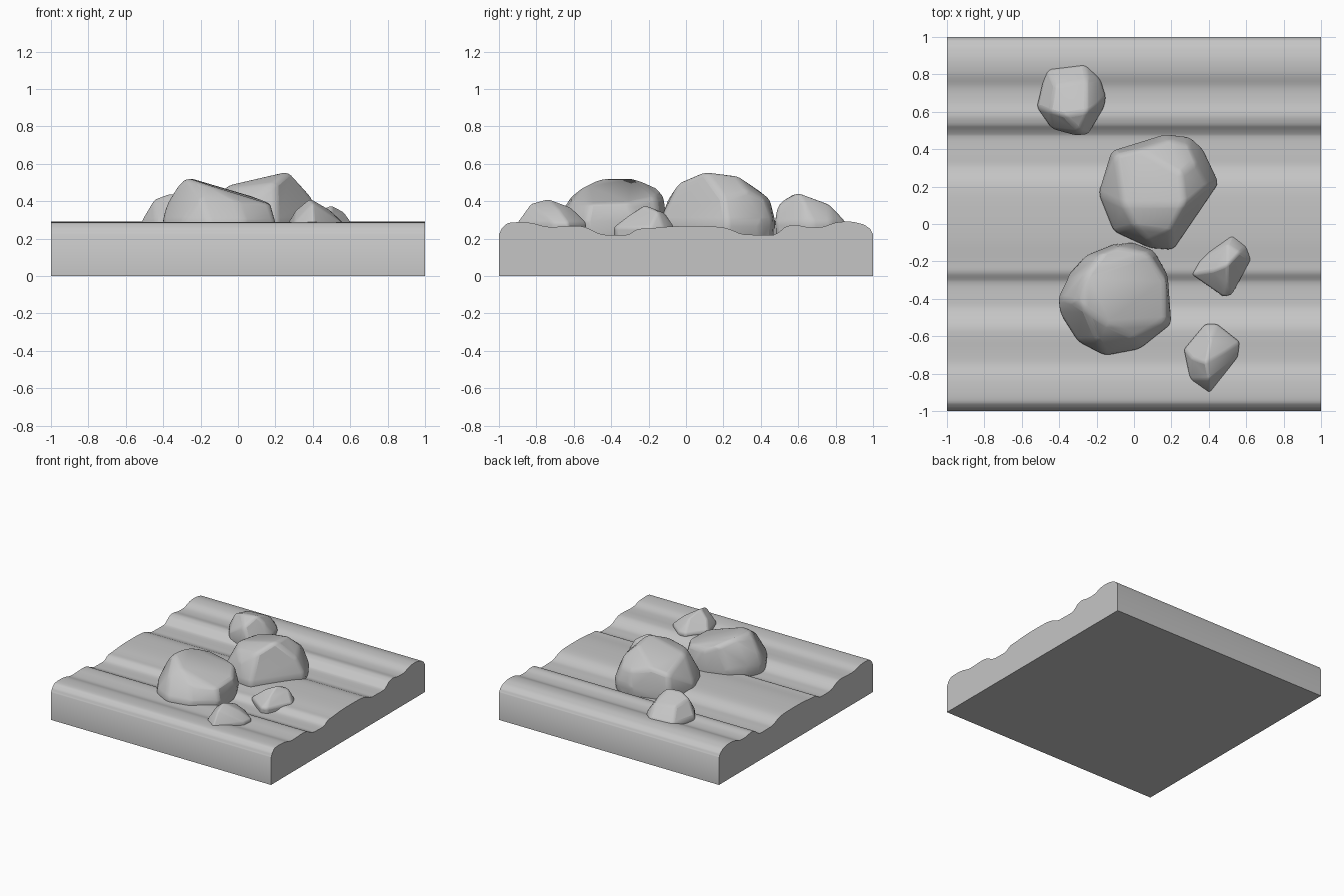
import bpy, bmesh

if "Cube" in bpy.data.objects:
    bpy.data.objects.remove(bpy.data.objects["Cube"])

stone = bpy.data.materials.new("grey stone")
stone.diffuse_color = (0.56, 0.56, 0.56, 1)
stone.use_nodes = True
stone.node_tree.nodes["Principled BSDF"].inputs["Base Color"].default_value = stone.diffuse_color


def finish(name, bm, angle, bevel=0):
    bmesh.ops.recalc_face_normals(bm, faces=bm.faces[:])
    me = bpy.data.meshes.new(name)
    bm.to_mesh(me)
    bm.free()
    ob = bpy.data.objects.new(name, me)
    bpy.context.collection.objects.link(ob)
    me.materials.append(stone)
    if bevel:
        m = ob.modifiers.new("worn edges", 'BEVEL')
        m.width, m.segments = bevel, 3
        m.limit_method, m.angle_limit = 'ANGLE', 0.3
    bpy.ops.object.select_all(action='DESELECT')
    ob.select_set(True)
    bpy.context.view_layer.objects.active = ob
    bpy.ops.object.shade_smooth_by_angle(angle=angle)
    return ob


def smooth_curve(pts, n=4):
    """Catmull-Rom interpolation through the profile points."""
    out = []
    for i in range(len(pts) - 1):
        p = [pts[max(i - 1, 0)], pts[i], pts[i + 1], pts[min(i + 2, len(pts) - 1)]]
        for k in range(n):
            t = k / n
            z = 0.5 * (2 * p[1][1] + (p[2][1] - p[0][1]) * t
                       + (2 * p[0][1] - 5 * p[1][1] + 4 * p[2][1] - p[3][1]) * t * t
                       + (3 * p[1][1] - p[0][1] - 3 * p[2][1] + p[3][1]) * t ** 3)
            out.append((p[1][0] + (p[2][0] - p[1][0]) * t, z))
    return out + [pts[-1]]


# Rippled ground slab: (y, z) profile swept along x
profile = [(-1, .225), (-.985, .255), (-.955, .282), (-.9, .288), (-.82, .283),
           (-.75, .265), (-.68, .264), (-.6, .268), (-.54, .262), (-.46, .226),
           (-.4, .22), (-.31, .222), (-.26, .25), (-.2, .255), (-.1, .264),
           (0, .267), (.15, .265), (.22, .255), (.3, .225), (.36, .221),
           (.47, .221), (.5, .238), (.53, .262), (.58, .274), (.65, .262),
           (.73, .263), (.8, .286), (.88, .291), (.95, .276), (.985, .252), (1, .225)]
outline = [(-1, 0)] + smooth_curve(profile) + [(1, 0)]
bm = bmesh.new()
left = [bm.verts.new((-1, y, z)) for y, z in outline]
right = [bm.verts.new((1, y, z)) for y, z in outline]
bm.faces.new(left)
bm.faces.new(right)
for i in range(len(outline)):
    j = (i + 1) % len(outline)
    bm.faces.new((left[i], left[j], right[j], right[i]))
finish("ground_slab", bm, 0.7)


# Boulder: hull of a footprint, buried skirt and a few crown points
def boulder(name, foot, crown, rim, bevel):
    bm = bmesh.new()
    cx = sum(p[0] for p in foot) / len(foot)
    cy = sum(p[1] for p in foot) / len(foot)
    for x, y in foot:
        bm.verts.new((x, y, rim))
        bm.verts.new((cx + (x - cx) * .97, cy + (y - cy) * .97, .19))
    for p in crown:
        bm.verts.new(p)
    res = bmesh.ops.convex_hull(bm, input=bm.verts[:])
    junk = {v for v in res["geom_interior"] + res["geom_unused"]
            if isinstance(v, bmesh.types.BMVert)}
    bmesh.ops.delete(bm, geom=list(junk), context='VERTS')
    bmesh.ops.dissolve_limit(bm, angle_limit=0.12, verts=bm.verts[:], edges=bm.edges[:])
    finish(name, bm, 0.6, bevel)


boulder("large_back_boulder",
        [(-.12, .39), (.17, .48), (.3, .465), (.37, .4), (.455, .22), (.21, -.14),
         (.085, -.13), (-.11, -.04), (-.19, .16), (-.155, .27)],
        [(-.1, .37, .42), (.03, .4, .45), (.19, .45, .41), (.27, .1, .56), (-.06, .1, .485),
         (.25, .27, .54), (0, -.01, .475), (.33, .33, .46), (.2, -.04, .5), (.395, .2, .42),
         (.08, -.09, .42), (.29, .42, .41)], .29, .025)

boulder("large_front_boulder",
        [(-.11, -.11), (0, -.1), (.11, -.145), (.18, -.27), (.2, -.535), (.03, -.67),
         (-.155, -.705), (-.3, -.63), (-.395, -.48), (-.405, -.4), (-.35, -.27), (-.26, -.17)],
        [(-.26, -.27, .525), (-.27, -.45, .525), (-.14, -.54, .48), (.17, -.52, .385),
         (.17, -.3, .39), (.08, -.16, .425), (-.18, -.16, .475), (-.385, -.4, .38),
         (-.2, -.62, .42), (0, -.61, .4), (-.32, -.42, .485), (-.08, -.12, .43)], .29, .025)

boulder("small_back_boulder",
        [(-.46, .83), (-.26, .855), (-.18, .775), (-.15, .68), (-.16, .625), (-.245, .48),
         (-.315, .475), (-.44, .51), (-.52, .625), (-.49, .75)],
        [(-.37, .58, .44), (-.25, .6, .445), (-.25, .77, .38), (-.42, .74, .39),
         (-.29, .49, .385), (-.2, .63, .39), (-.45, .6, .41)], .29, .018)

boulder("right_pebble",
        [(.525, -.06), (.6, -.12), (.625, -.19), (.58, -.24), (.525, -.375),
         (.48, -.39), (.31, -.27), (.35, -.2), (.4, -.15)],
        [(.5, -.22, .38), (.565, -.15, .345), (.42, -.25, .345), (.5, -.11, .335),
         (.5, -.3, .33)], .26, .012)

boulder("front_pebble",
        [(.38, -.535), (.445, -.535), (.565, -.63), (.555, -.71), (.405, -.905),
         (.3, -.83), (.267, -.67), (.325, -.615)],
        [(.385, -.74, .415), (.4, -.83, .39), (.41, -.62, .37), (.49, -.68, .355),
         (.31, -.72, .355)], .285, .012)
